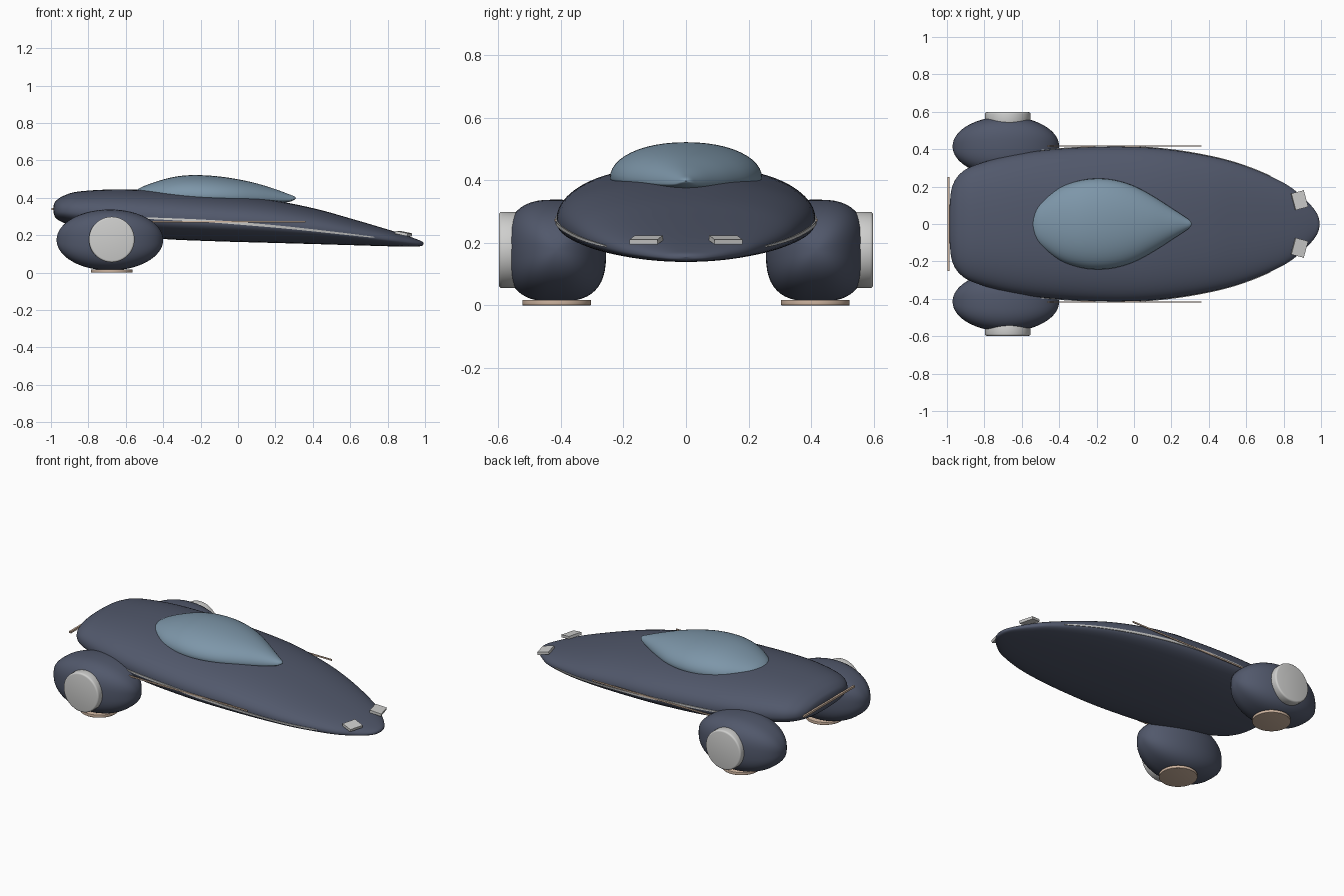
import bpy, bmesh, math
from mathutils import Matrix

if "Cube" in bpy.data.objects:
    bpy.data.objects.remove(bpy.data.objects["Cube"])


def material(name, rgb):
    m = bpy.data.materials.new(name)
    m.diffuse_color = (*rgb, 1)
    m.use_nodes = True
    m.node_tree.nodes["Principled BSDF"].inputs["Base Color"].default_value = m.diffuse_color
    return m


NAVY = material("navy paint", (0.083, 0.098, 0.148))
GLASS = material("blue glass", (0.205, 0.305, 0.395))
SILVER = material("silver white", (0.62, 0.62, 0.61))
TAN = material("warm tan", (0.62, 0.46, 0.35))


def finish(bm, name, mat, angle=40):
    bmesh.ops.remove_doubles(bm, verts=bm.verts, dist=1e-5)
    bmesh.ops.recalc_face_normals(bm, faces=bm.faces)
    mesh = bpy.data.meshes.new(name)
    bm.to_mesh(mesh)
    bm.free()
    mesh.materials.append(mat)
    ob = bpy.data.objects.new(name, mesh)
    bpy.context.collection.objects.link(ob)
    bpy.ops.object.select_all(action='DESELECT')
    ob.select_set(True)
    bpy.context.view_layer.objects.active = ob
    bpy.ops.object.shade_smooth_by_angle(angle=math.radians(angle))
    return ob


def spline(points, steps):
    """Catmull-Rom curve through tuples of any length."""
    p = [points[0]] + list(points) + [points[-1]]
    out = []
    for i in range(1, len(p) - 2):
        for k in range(steps):
            t = k / steps
            out.append(tuple(
                0.5 * (2 * b + (c - a) * t + (2 * a - 5 * b + 4 * c - d) * t * t
                       + (3 * b - a - 3 * c + d) * t ** 3)
                for a, b, c, d in zip(*p[i - 1:i + 3])))
    return out + [tuple(points[-1])]


def skin(rings):
    """Bridge closed rings of equal length and cap both ends."""
    bm = bmesh.new()
    vs = [[bm.verts.new(c) for c in r] for r in rings]
    n = len(vs[0])
    for a, b in zip(vs, vs[1:]):
        for i in range(n):
            j = (i + 1) % n
            bm.faces.new((a[i], a[j], b[j], b[i]))
    bm.faces.new(vs[0])
    bm.faces.new(vs[-1])
    return bm


def loft(stations, power, mid, cy=0.0, n=48):
    """Superelliptic sections from (x, half width, bottom, top)."""
    rings = []
    for x, w, zb, zt in stations:
        zm = zb + mid * (zt - zb)
        ring = []
        for k in range(n):
            a = 2 * math.pi * k / n
            c, s = math.cos(a), math.sin(a)
            y = w * math.copysign(abs(c) ** (2 / power), c)
            h = (zt - zm) if s > 0 else (zm - zb)
            ring.append((x, cy + y, zm + h * math.copysign(abs(s) ** (2 / power), s)))
        rings.append(ring)
    return skin(rings)


def cylinder(name, mat, radius, depth, matrix, bevel):
    bm = bmesh.new()
    bmesh.ops.create_cone(bm, cap_ends=True, segments=48, radius1=radius,
                          radius2=radius, depth=depth)
    rims = [e for e in bm.edges if abs(e.verts[0].co.z - e.verts[1].co.z) < 1e-6]
    bmesh.ops.bevel(bm, geom=rims, offset=bevel, segments=3, profile=0.5, affect='EDGES')
    bmesh.ops.transform(bm, matrix=matrix, verts=bm.verts)
    return finish(bm, name, mat)


def box(name, mat, size, matrix):
    bm = bmesh.new()
    bmesh.ops.create_cube(bm, size=1, matrix=matrix @ Matrix.Diagonal((*size, 1)))
    return finish(bm, name, mat, 20)


# Hull: blunt tail, long tapering nose
HULL_POWER, HULL_MID = 2.3, 0.42
hull = spline([
    (-0.988, 0.0, 0.34, 0.34), (-0.984, 0.12, 0.312, 0.366), (-0.97, 0.205, 0.288, 0.387),
    (-0.93, 0.268, 0.266, 0.412), (-0.85, 0.315, 0.243, 0.434), (-0.65, 0.37, 0.208, 0.445),
    (-0.4, 0.402, 0.18, 0.437), (-0.1, 0.414, 0.167, 0.417), (0.15, 0.402, 0.16, 0.393),
    (0.4, 0.363, 0.153, 0.345), (0.6, 0.308, 0.147, 0.29), (0.8, 0.22, 0.141, 0.231),
    (0.9, 0.145, 0.139, 0.199), (0.96, 0.083, 0.14, 0.177), (0.985, 0.04, 0.144, 0.166),
    (0.993, 0.0, 0.155, 0.155)], 6)
finish(loft(hull, HULL_POWER, HULL_MID, n=64), "hull", NAVY, 60)


def hull_side(x, z):
    """Half width of the hull at a given length and height."""
    for a, b in zip(hull, hull[1:]):
        if a[0] <= x <= b[0]:
            t = (x - a[0]) / (b[0] - a[0])
            w, zb, zt = (a[i] + (b[i] - a[i]) * t for i in (1, 2, 3))
            zm = zb + HULL_MID * (zt - zb)
            r = abs(z - zm) / ((zt - zm) if z > zm else (zm - zb))
            return w * max(0.0, 1 - r ** HULL_POWER) ** (1 / HULL_POWER)
    return 0.0


# Teardrop canopy
canopy = spline([
    (-0.545, 0.0, 0.437, 0.437), (-0.535, 0.055, 0.425, 0.446), (-0.5, 0.115, 0.405, 0.464),
    (-0.4, 0.193, 0.382, 0.498), (-0.3, 0.23, 0.372, 0.518), (-0.2, 0.243, 0.368, 0.521),
    (-0.1, 0.234, 0.367, 0.514), (0.0, 0.203, 0.367, 0.499), (0.1, 0.15, 0.368, 0.477),
    (0.2, 0.086, 0.371, 0.446), (0.27, 0.04, 0.378, 0.42), (0.3, 0.018, 0.388, 0.408),
    (0.31, 0.0, 0.398, 0.398)], 5)
finish(loft(canopy, 2.1, 0.25), "canopy", GLASS, 60)

# Tail bar
box("tail_bar", TAN, (0.012, 0.5, 0.012), Matrix.Translation((-0.992, 0, 0.34)))

for side, label in ((-1, "near"), (1, "far")):
    # Rounded thruster pod
    pod = []
    for k in range(33):
        a = math.pi * k / 32
        s = math.sin(a)
        pod.append((-0.685 - 0.285 * math.cos(a), 0.16 * s, 0.175 - 0.163 * s, 0.175 + 0.163 * s))
    finish(loft(pod, 2.8, 0.5, side * 0.415), "pod_" + label, NAVY, 60)

    # Pod side cap and ground pad
    cylinder("pod_cap_" + label, SILVER, 0.122, 0.06,
             Matrix.Translation((-0.675, side * 0.568, 0.177)) @ Matrix.Rotation(math.pi / 2, 4, 'X'),
             0.01)
    cylinder("pod_pad_" + label, TAN, 0.11, 0.018,
             Matrix.Translation((-0.675, side * 0.413, 0.009)), 0.003)

    # Nose lamp
    box("nose_lamp_" + label, SILVER, (0.07, 0.092, 0.016),
        Matrix.Translation((0.885, side * 0.127, 0.209)) @ Matrix.Rotation(side * 0.26, 4, 'Z')
        @ Matrix.Rotation(0.2, 4, 'Y'))

    # Straight side rail
    box("side_rail_" + label, TAN, (0.86, 0.005, 0.009),
        Matrix.Translation((-0.07, side * 0.418, 0.272)))

    # Light strip following the hull flank
    path = spline([(-0.52, 0.293), (-0.2, 0.278), (0.0, 0.264), (0.3, 0.237), (0.73, 0.189)], 10)
    rings = []
    for i, (x, z) in enumerate(path):
        h = 0.002 + 0.005 * math.sin(math.pi * i / (len(path) - 1)) ** 0.5
        rings.append([(x, side * (hull_side(x, z + dz) + dy), z + dz)
                      for dy, dz in ((-0.006, -h), (0.004, -h), (0.004, h), (-0.006, h))])
    finish(skin(rings), "light_strip_" + label, SILVER)
